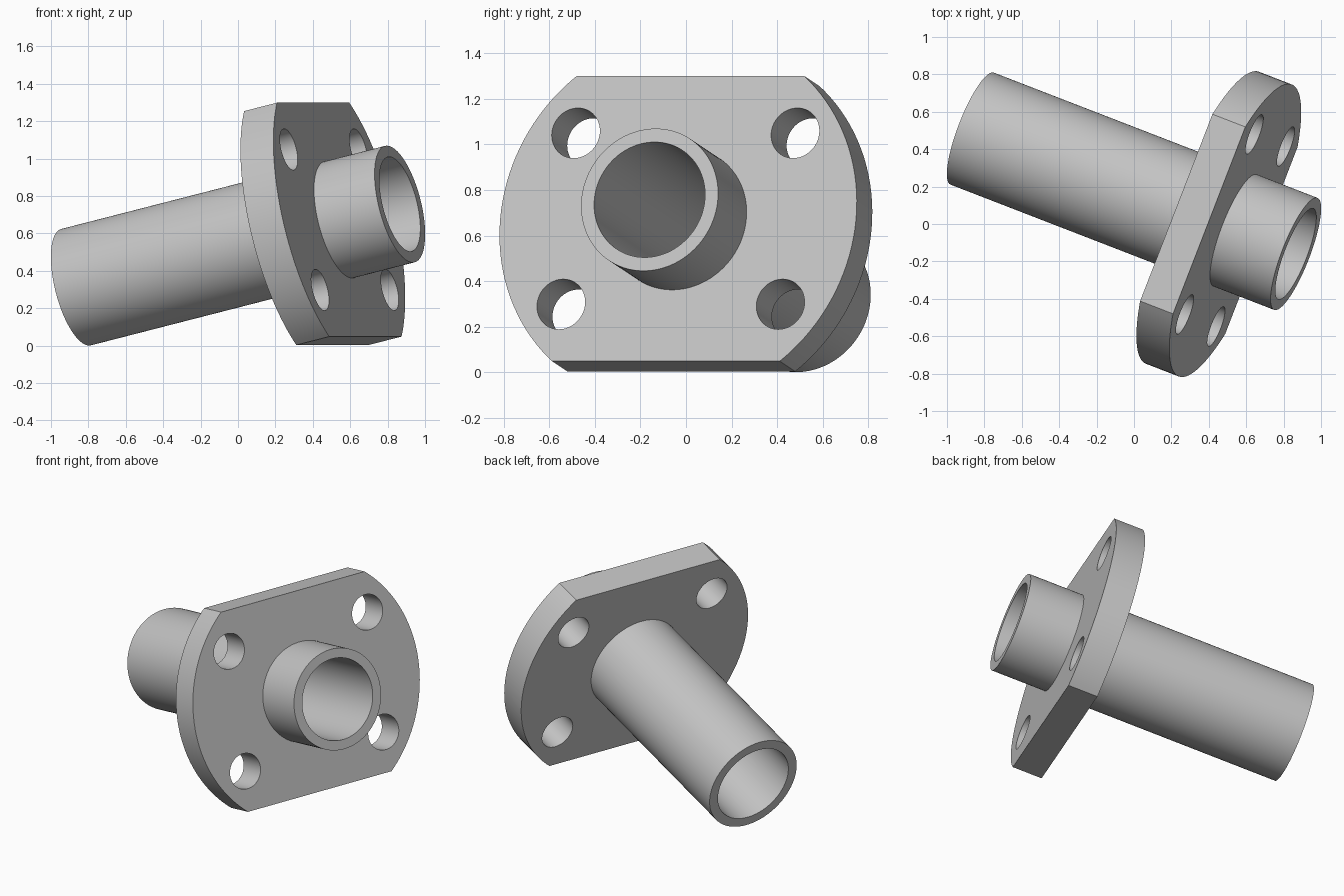
import bpy, bmesh
from math import cos, sin, pi
from mathutils import Vector, Matrix

cube = bpy.data.objects.get("Cube")
if cube:
    bpy.data.objects.remove(cube, do_unlink=True)

SEGMENTS = 128
TUBE_R, BORE_R, LENGTH = 0.321, 0.26, 1.908
FLANGE_R, FLAT_HALF = 0.837, 0.643
FLANGE_BACK, FLANGE_FRONT = 0.403, 0.597
BOLT_X, BOLT_Y, BOLT_R = 0.516, 0.386, 0.113

# Tilted frame: local z is the tube axis, local x stays level
axis = Vector((0.907, -0.351, 0.2327)).normalized()
side = Vector((0, 0, 1)).cross(axis).normalized()
up = axis.cross(side)
frame = Matrix.Translation((0, 0.175, 0.535)) @ Matrix((side, up, axis)).transposed().to_4x4()

# Plain grey metal
grey = bpy.data.materials.new("light grey metal")
grey.use_nodes = True
colour = (0.55, 0.55, 0.55, 1)
grey.diffuse_color = colour
grey.node_tree.nodes["Principled BSDF"].inputs["Base Color"].default_value = colour


def make_object(name, bm):
    bmesh.ops.recalc_face_normals(bm, faces=bm.faces)
    mesh = bpy.data.meshes.new(name)
    bm.to_mesh(mesh)
    bm.free()
    mesh.materials.append(grey)
    obj = bpy.data.objects.new(name, mesh)
    bpy.context.collection.objects.link(obj)
    obj.matrix_world = frame
    return obj


def add_cylinder(bm, radius, bottom, top, x=0, y=0, segments=SEGMENTS):
    bmesh.ops.create_cone(bm, cap_ends=True, segments=segments, radius1=radius,
                          radius2=radius, depth=top - bottom,
                          matrix=Matrix.Translation((x, y, (bottom + top) / 2)))


def smooth(obj):
    bpy.ops.object.select_all(action='DESELECT')
    obj.select_set(True)
    bpy.context.view_layer.objects.active = obj
    bpy.ops.object.shade_smooth_by_angle(angle=pi / 6)


# Tube: closed rectangular section swept around the axis
bm = bmesh.new()
half = LENGTH / 2
section = [(TUBE_R, -half), (TUBE_R, half), (BORE_R, half), (BORE_R, -half)]
rings = []
for i in range(SEGMENTS):
    t = 2 * pi * i / SEGMENTS
    rings.append([bm.verts.new((r * cos(t), r * sin(t), z)) for r, z in section])
for i, ring in enumerate(rings):
    following = rings[(i + 1) % SEGMENTS]
    for j in range(4):
        k = (j + 1) % 4
        bm.faces.new((ring[j], following[j], following[k], ring[k]))
tube = make_object("tube", bm)
smooth(tube)

# Flange: disc trimmed to two flats
bm = bmesh.new()
add_cylinder(bm, FLANGE_R, FLANGE_BACK, FLANGE_FRONT)
for sign in (-1, 1):
    cut = bmesh.ops.bisect_plane(bm, geom=bm.verts[:] + bm.edges[:] + bm.faces[:],
                                 plane_co=(0, sign * FLAT_HALF, 0),
                                 plane_no=(0, sign, 0), clear_outer=True)
    edges = [e for e in cut["geom_cut"] if isinstance(e, bmesh.types.BMEdge)]
    bmesh.ops.holes_fill(bm, edges=edges, sides=0)
flange = make_object("flange", bm)

# Cutter: four bolt holes and the seat hidden inside the tube wall
bm = bmesh.new()
low, high = FLANGE_BACK - 0.1, FLANGE_FRONT + 0.1
add_cylinder(bm, (TUBE_R + BORE_R) / 2, low, high)
for sx in (-1, 1):
    for sy in (-1, 1):
        add_cylinder(bm, BOLT_R, low, high, sx * BOLT_X, sy * BOLT_Y, 64)
cutter = make_object("hole_cutter", bm)
cutter.hide_render = True

holes = flange.modifiers.new("holes", 'BOOLEAN')
holes.operation = 'DIFFERENCE'
holes.solver = 'EXACT'
holes.object = cutter
bpy.context.view_layer.objects.active = flange
bpy.ops.object.modifier_apply(modifier=holes.name)
bpy.data.objects.remove(cutter, do_unlink=True)
smooth(flange)
